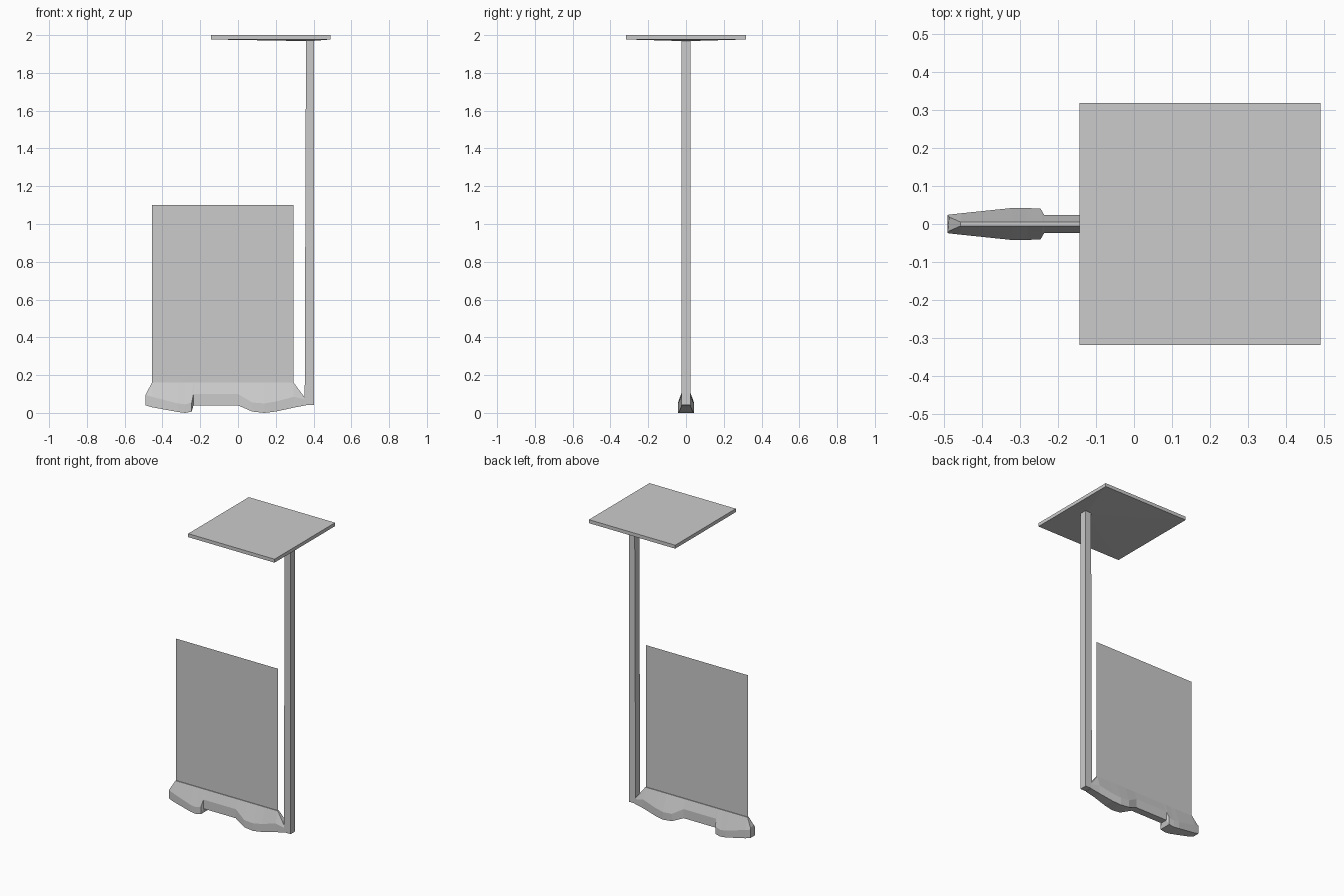
import bpy, bmesh


def finish(name, bm):
    bmesh.ops.recalc_face_normals(bm, faces=bm.faces[:])
    me = bpy.data.meshes.new(name)
    bm.to_mesh(me)
    bm.free()
    ob = bpy.data.objects.new(name, me)
    bpy.context.collection.objects.link(ob)
    return ob


def box(name, bottom, top, half_y):
    # bottom and top are (x0, x1, z)
    bm = bmesh.new()
    rings = []
    for x0, x1, z in (bottom, top):
        rings.append([bm.verts.new(p) for p in (
            (x0, -half_y, z), (x1, -half_y, z), (x1, half_y, z), (x0, half_y, z))])
    for i in range(4):
        j = (i + 1) % 4
        bm.faces.new((rings[0][i], rings[0][j], rings[1][j], rings[1][i]))
    under = bm.faces.new(rings[0])
    bm.faces.new(rings[1])
    return bm, under


# base: low-poly skid with two flared feet, lofted along x
# (x, half width, bottom z, belt z, top x, top z, top half width)
sections = [
    (-0.49, 0.024, 0.045, 0.095, -0.485, 0.105, 0.018),
    (-0.455, 0.028, 0.035, 0.085, -0.455, 0.16, 0.005),
    (-0.32, 0.042, 0.010, 0.050, -0.32, 0.16, 0.005),
    (-0.28, 0.042, 0.005, 0.045, -0.28, 0.16, 0.005),
    (-0.245, 0.040, 0.012, 0.055, -0.238, 0.16, 0.005),
    (-0.236, 0.024, 0.045, 0.10, -0.236, 0.16, 0.005),
    (0.00, 0.024, 0.045, 0.10, 0.00, 0.16, 0.005),
    (0.075, 0.042, 0.012, 0.055, 0.075, 0.16, 0.005),
    (0.14, 0.042, 0.000, 0.050, 0.14, 0.16, 0.005),
    (0.20, 0.036, 0.012, 0.060, 0.20, 0.16, 0.005),
    (0.295, 0.027, 0.033, 0.085, 0.295, 0.16, 0.005),
    (0.36, 0.024, 0.045, 0.070, 0.358, 0.075, 0.020),
]
bm = bmesh.new()
rings = []
for x, w, zb, zm, xt, zt, t in sections:
    zb = max(zb - 0.005, 0)
    rings.append([bm.verts.new(p) for p in (
        (x, -w, zb), (x, -w, zm), (xt, -t, zt),
        (xt, t, zt), (x, w, zm), (x, w, zb))])
for a, b in zip(rings, rings[1:]):
    for i in range(6):
        j = (i + 1) % 6
        bm.faces.new((a[i], a[j], b[j], b[i]))
bm.faces.new(rings[0])
bm.faces.new(rings[-1])
finish("base_skid", bm)

# upright sheet standing on the base
bm = bmesh.new()
bm.faces.new([bm.verts.new(p) for p in (
    (-0.455, 0, 0.155), (0.295, 0, 0.155), (0.295, 0, 1.10), (-0.455, 0, 1.10))])
finish("upright_panel", bm)

# pole, slightly wider at the foot
bm, _ = box("pole", (0.353, 0.403, 0.042), (0.36, 0.403, 1.975), 0.024)
finish("pole", bm)

# square canopy with an underside that dips a little at the pole
bm, under = box("canopy", (-0.143, 0.49, 1.977), (-0.143, 0.49, 2.0), 0.317)
apex = bmesh.ops.poke(bm, faces=[under])["verts"][0]
apex.co = (0.38, 0, 1.968)
finish("canopy", bm)
